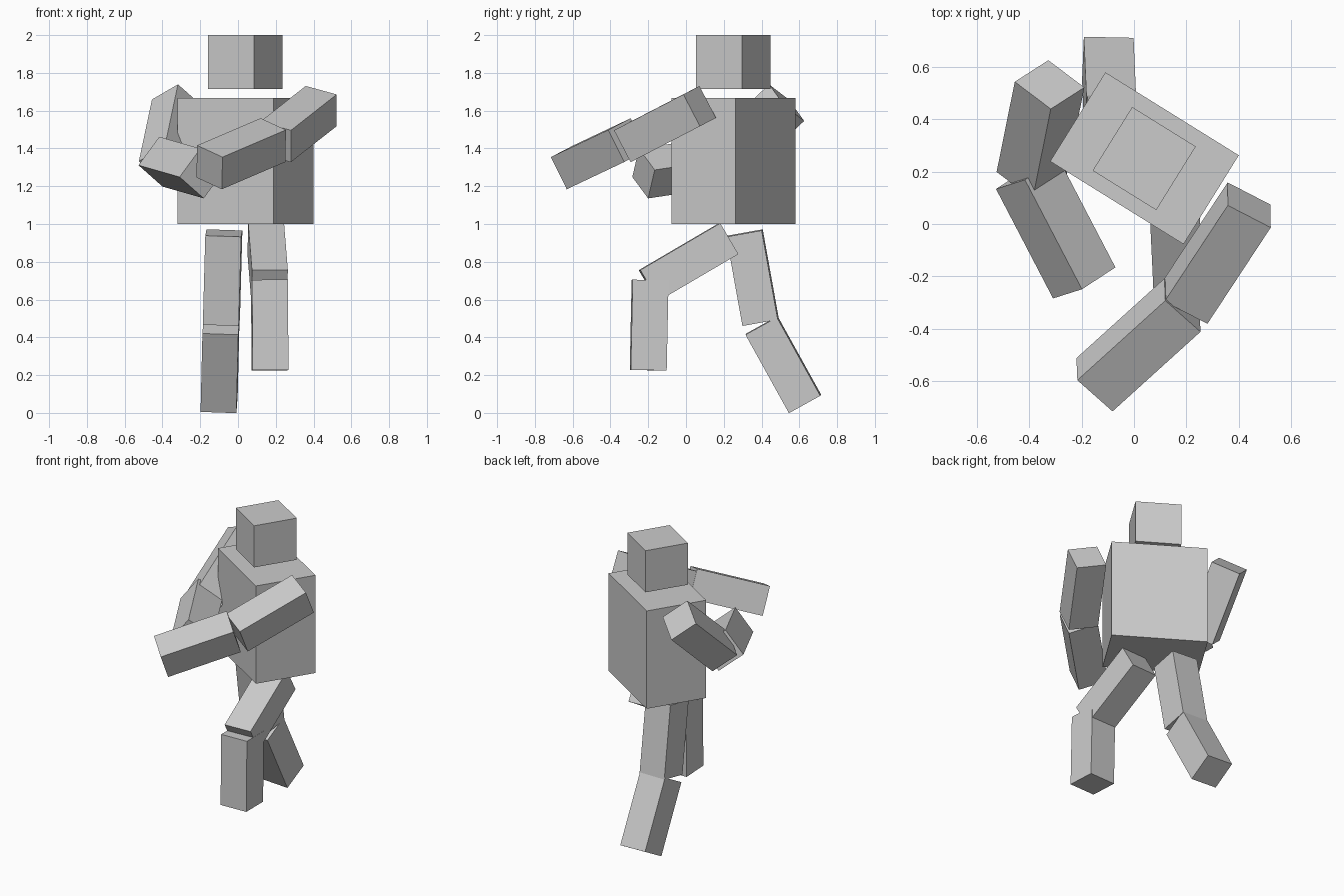
import bpy
from mathutils import Vector, Matrix

LIMB = 0.19  # square limb thickness


def block(name, start, end, side, width, depth):
    """Box running from start to end, its width lying along the side vector."""
    a, b = Vector(start), Vector(end)
    z = (b - a).normalized()
    x = Vector(side)
    x = (x - z * x.dot(z)).normalized()
    y = z.cross(x)
    bpy.ops.mesh.primitive_cube_add(size=1)
    ob = bpy.context.object
    ob.name = name
    rot = Matrix((x, y, z)).transposed().to_4x4()
    size = Matrix.Diagonal((width, depth, (b - a).length, 1))
    ob.data.transform(rot @ size)
    ob.location = (a + b) / 2
    return ob


# Torso and head share one turned axis
turn = (0.51, -0.317, 0)
block("torso", (0.04, 0.251, 1.0), (0.04, 0.251, 1.667), turn, 0.60, 0.40)
block("head", (0.039, 0.25, 1.716), (0.039, 0.25, 2.0), turn, 0.286, 0.286)

# Limb segments: name, start, end, side direction
limbs = [
    # Striding legs
    ("rear_thigh", (-0.075, 0.31, 0.952), (-0.088, 0.395, 0.48), (1, -0.03, -0.03)),
    ("rear_shin", (-0.090, 0.40, 0.463), (-0.100, 0.63, 0.048), (1, -0.03, -0.02)),
    ("front_thigh", (0.147, 0.225, 0.922), (0.167, -0.198, 0.674), (1, 0.04, 0)),
    ("front_shin", (0.167, -0.19, 0.703), (0.169, -0.20, 0.226), (1, 0.03, 0)),
    # Left arm reaching forward across the chest
    ("left_upper_arm", (0.44, 0.0725, 1.624), (0.198, -0.295, 1.434), (0.165, -0.085, -0.045)),
    ("left_forearm", (0.185, -0.31, 1.444), (-0.151, -0.614, 1.30), (0.14, -0.115, -0.06)),
    # Right arm bent in front
    ("right_upper_arm", (-0.3225, 0.5325, 1.6425), (-0.392, 0.188, 1.315), (-0.135, 0.10, -0.08)),
    ("right_forearm", (-0.408, 0.193, 1.33), (-0.19, -0.225, 1.2675), (0.11, 0.035, 0.15)),
]
for name, start, end, side in limbs:
    block(name, start, end, side, LIMB, LIMB)
